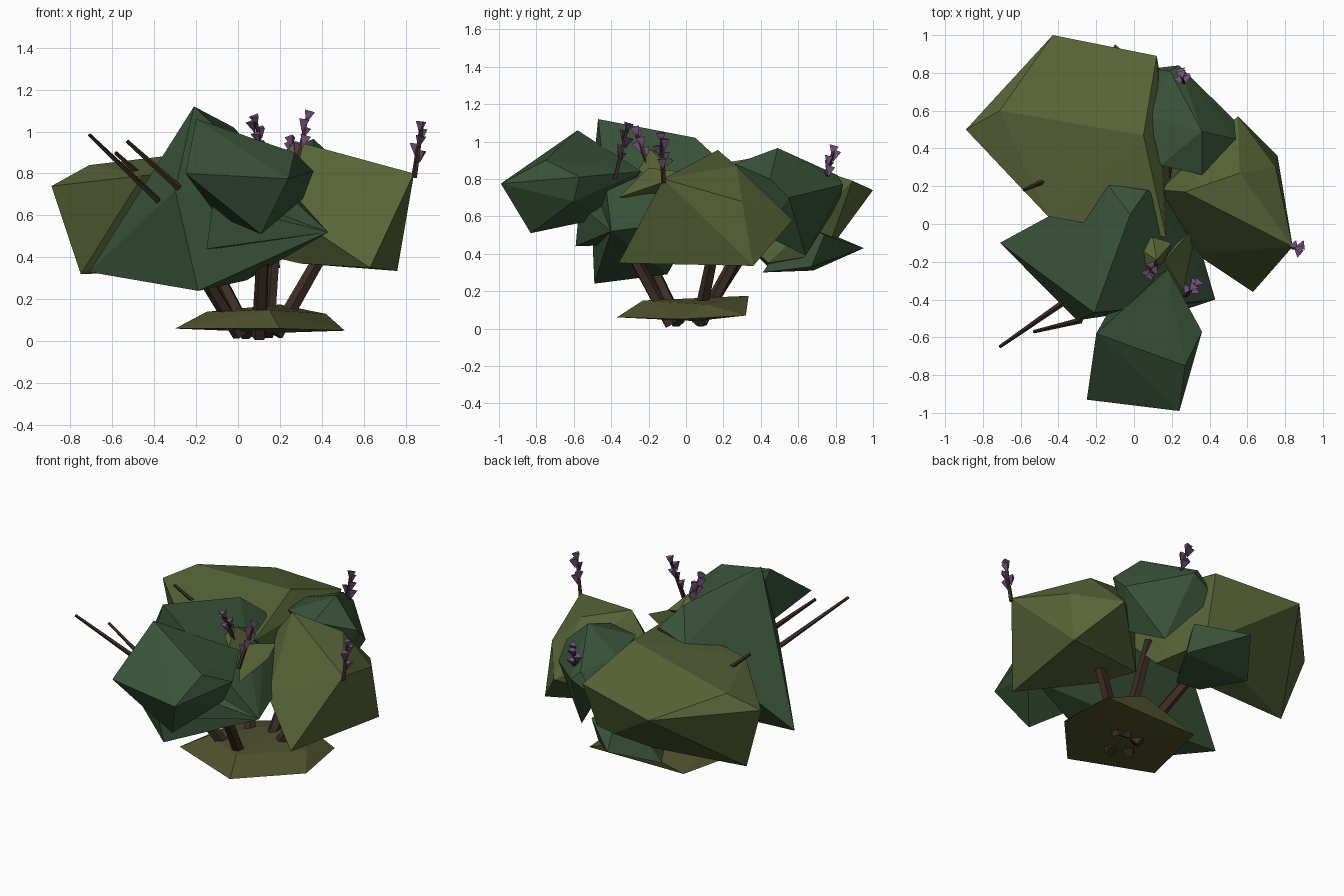
import bpy, bmesh, math
from mathutils import Vector


def material(name, rgb):
    m = bpy.data.materials.new(name)
    m.diffuse_color = (*rgb, 1)
    return m


OLIVE = material("olive_leaf", (0.098, 0.13, 0.04))
GREEN = material("green_leaf", (0.042, 0.085, 0.043))
SOIL = material("mound", (0.075, 0.083, 0.026))
BARK = material("bark", (0.045, 0.026, 0.018))
PURPLE = material("petal", (0.17, 0.08, 0.20))


def finish(bm, name, mat):
    bmesh.ops.recalc_face_normals(bm, faces=bm.faces)
    me = bpy.data.meshes.new(name)
    bm.to_mesh(me)
    bm.free()
    me.materials.append(mat)
    ob = bpy.data.objects.new(name, me)
    bpy.context.collection.objects.link(ob)
    return ob


def hull(name, mat, pts):
    """Faceted clump: convex hull around a few corner points."""
    bm = bmesh.new()
    for p in pts:
        bm.verts.new(p)
    bmesh.ops.convex_hull(bm, input=bm.verts)
    bmesh.ops.delete(bm, geom=[v for v in bm.verts if not v.link_faces], context='VERTS')
    return finish(bm, name, mat)


def add_cone(bm, a, b, ra, rb, sides):
    """Tapered prism from point a to point b."""
    a, b = Vector(a), Vector(b)
    d = b - a
    mat = d.to_track_quat('Z', 'Y').to_matrix().to_4x4()
    mat.translation = (a + b) / 2
    bmesh.ops.create_cone(bm, cap_ends=True, segments=sides, radius1=ra,
                          radius2=rb, depth=d.length, matrix=mat)


def stick(name, a, b, ra, rb, sides=5):
    bm = bmesh.new()
    add_cone(bm, a, b, ra, rb, sides)
    return finish(bm, name, BARK)


# Ground mound
hull("ground_mound", SOIL, [
    (-.30, -.17, .06), (.20, -.37, .06), (.51, -.03, .05), (.47, .32, .07),
    (-.20, .31, .07), (.20, .335, .175), (-.15, -.08, .14), (.15, -.23, .15),
    (.42, .10, .13), (.20, .05, .04)])

# Large foliage clumps
hull("foliage_back_left", OLIVE, [
    (-.89, .50, .74), (-.71, .60, .84), (-.43, 1.0, .74), (.12, .89, .79),
    (.05, .47, .93), (-.455, .04, .79), (-.75, .45, .32), (.20, .44, .35),
    (.17, -.07, .84), (.08, .75, .40)])
hull("foliage_front_left", GREEN, [
    (-.21, -.47, 1.12), (-.02, .05, 1.02), (-.71, -.10, .33), (-.19, -.49, .24),
    (.43, -.40, .52), (.07, .18, .90), (-.14, .21, .85), (.30, .05, .58),
    (.04, -.10, .29), (-.30, -.51, .72)])
hull("foliage_front", GREEN, [
    (-.20, -.58, 1.06), (-.25, -.93, .80), (.24, -.99, .775), (.27, -.75, .90),
    (.36, -.57, .81), (.18, -.24, .84), (.11, -.83, .51), (.31, -.60, .68),
    (-.10, -.40, .60)])
hull("foliage_front_low", GREEN, [
    (-.15, -.59, .44), (-.12, -.57, .66), (.43, -.40, .52), (.25, -.30, .68),
    (.00, -.30, .45)])
hull("foliage_right", OLIVE, [
    (.84, -.12, .80), (.63, -.36, .35), (.76, .36, .335), (.55, .57, .58),
    (.27, .17, .955), (.56, .27, .87), (.75, .30, .68), (.33, -.16, .55),
    (.14, .18, .78), (.30, .00, .37), (.17, .22, .40)])
hull("foliage_back", GREEN, [
    (.36, .49, .965), (.24, .84, .77), (.53, .55, .70), (.08, .57, .85),
    (.14, .31, .88), (.36, .26, .88), (.54, .45, .80), (.19, .81, .82),
    (.30, .64, .39), (.40, .42, .50), (.07, .82, .68)])
hull("foliage_back_low", GREEN, [
    (-.10, .95, .43), (-.30, .68, .31), (.16, .67, .33), (.02, .41, .30),
    (-.15, .42, .31), (.16, .74, .50), (.05, .60, .58)])
hull("foliage_centre_small", OLIVE, [
    (-.02, -.10, .88), (-.03, -.28, .80), (.10, -.07, .90), (.12, -.19, .96),
    (.20, -.10, .87), (.10, -.34, .70)])
hull("foliage_centre_leaf", OLIVE, [
    (.30, -.04, .84), (.31, -.13, .78), (.26, -.36, .70), (.16, -.20, .86),
    (.20, -.12, .70)])

# Stems fanning out from the mound
stems = [((.01, -.04, .03), (-.27, -.25, .48)), ((.10, -.08, .02), (.13, -.40, .60)),
         ((.18, .07, .03), (.46, .17, .52)), ((.14, .08, .03), (.18, .36, .55)),
         ((.05, .06, .03), (-.20, .38, .52))]
for i, (a, b) in enumerate(stems):
    stick(f"stem_{i + 1}", a, b, .037, .030)

# Bare twigs
twigs = [((-.38, -.42, .67), (-.71, -.65, .985)), ((-.28, -.51, .73), (-.53, -.57, .955)),
         ((-.42, .25, .75), (-.585, .18, .90))]
for i, (a, b) in enumerate(twigs):
    stick(f"twig_{i + 1}", a, b, .016, .009, 4)

# Flower spikes: stalk with small upturned cones
spikes = [((.84, -.12, .78), (.875, -.13, 1.02)), ((.27, .73, .76), (.255, .79, .95)),
          ((.12, -.20, .86), (.085, -.265, 1.05)), ((.27, -.38, .80), (.33, -.315, 1.07))]
for i, (a, b) in enumerate(spikes):
    a, b = Vector(a), Vector(b)
    stick(f"flower_stalk_{i + 1}", a, b, .014, .010, 4)
    bm = bmesh.new()
    up = (b - a).normalized()
    for k in range(5):
        t = .42 + .145 * k
        ang = 2.4 * k + i
        off = Vector((math.cos(ang), math.sin(ang), 0)) * (.016 if k < 4 else .002)
        p = a.lerp(b, t) + off
        add_cone(bm, p - up * .030, p + up * .028 + off * .3, .001, .030, 3)
    finish(bm, f"flower_petals_{i + 1}", PURPLE)
